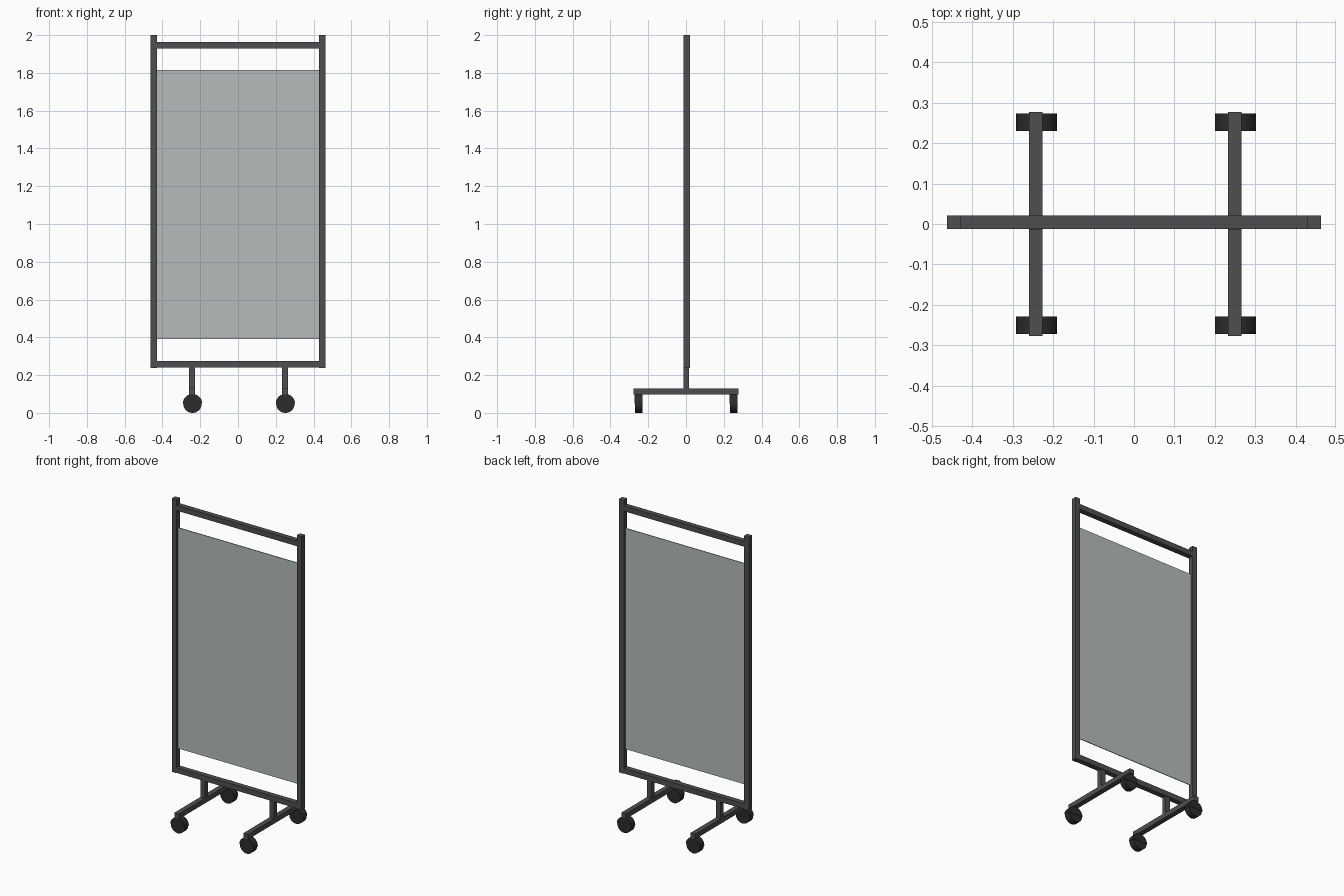
import bpy, bmesh, math
from mathutils import Matrix

if "Cube" in bpy.data.objects:
    bpy.data.objects.remove(bpy.data.objects["Cube"])


def material(name, color):
    m = bpy.data.materials.new(name)
    m.diffuse_color = color
    m.use_nodes = True
    m.node_tree.nodes["Principled BSDF"].inputs["Base Color"].default_value = m.diffuse_color
    return m


FRAME = material("dark grey metal", (0.078, 0.076, 0.081, 1))
PANEL = material("pale grey glass", (0.47, 0.50, 0.50, 0.8))
RUBBER = material("black rubber", (0.025, 0.025, 0.026, 1))


def finish(name, bm, mat):
    bmesh.ops.recalc_face_normals(bm, faces=bm.faces)
    me = bpy.data.meshes.new(name)
    bm.to_mesh(me)
    bm.free()
    me.materials.append(mat)
    ob = bpy.data.objects.new(name, me)
    bpy.context.collection.objects.link(ob)
    return ob


def box(name, x0, x1, y0, y1, z0, z1, mat):
    bm = bmesh.new()
    size = Matrix.Diagonal((x1 - x0, y1 - y0, z1 - z0, 1))
    mid = Matrix.Translation(((x0 + x1) / 2, (y0 + y1) / 2, (z0 + z1) / 2))
    bmesh.ops.create_cube(bm, size=1, matrix=mid @ size)
    return finish(name, bm, mat)


def smooth(ob):
    bpy.ops.object.select_all(action='DESELECT')
    ob.select_set(True)
    bpy.context.view_layer.objects.active = ob
    bpy.ops.object.shade_smooth_by_angle(angle=math.radians(30))


def extrude_profile(name, pts, cx, cy, cz, width, mat):
    """Extrude an x-z outline along y, centred on cy."""
    bm = bmesh.new()
    f = bm.faces.new([bm.verts.new((cx + x, cy - width / 2, cz + z)) for x, z in pts])
    r = bmesh.ops.extrude_face_region(bm, geom=[f])
    for v in r["geom"]:
        if isinstance(v, bmesh.types.BMVert):
            v.co.y += width
    ob = finish(name, bm, mat)
    smooth(ob)
    return ob


def arc(r, a0, a1, n):
    return [(r * math.cos(a0 + (a1 - a0) * i / n), r * math.sin(a0 + (a1 - a0) * i / n))
            for i in range(n + 1)]


# Frame: posts, rails and panel
Y0, Y1 = -0.0125, 0.0215
for side, s in (("left", -1), ("right", 1)):
    a, b = sorted((s * 0.428, s * 0.4625))
    box(side + "_post", a, b, Y0, Y1, 0.238, 2.0, FRAME)
box("top_rail", -0.428, 0.428, Y0, Y1, 1.93, 1.964, FRAME)
box("bottom_rail", -0.428, 0.428, Y0, Y1, 0.24, 0.274, FRAME)
box("screen_panel", -0.43, 0.43, 0.002, 0.007, 0.392, 1.815, PANEL)

# Feet, each with a short upright and two casters
for side, x in (("left", -0.243), ("right", 0.249)):
    box(side + "_foot", x - 0.0165, x + 0.0165, -0.277, 0.277, 0.098, 0.13, FRAME)
    box(side + "_upright", x - 0.016, x + 0.016, -0.0135, 0.0165, 0.128, 0.242, FRAME)
    for end, y in (("front", -0.251), ("back", 0.252)):
        tag = side + "_" + end
        cx = x + 0.002
        extrude_profile(tag + "_wheel", arc(0.049, 0, 2 * math.pi, 32)[:-1],
                        cx, y, 0.049, 0.039, RUBBER)
        # Hood wraps the upper half of the wheel
        extrude_profile(tag + "_caster_hood", arc(0.051, 0, math.pi, 18),
                        cx, y, 0.049, 0.043, RUBBER)
